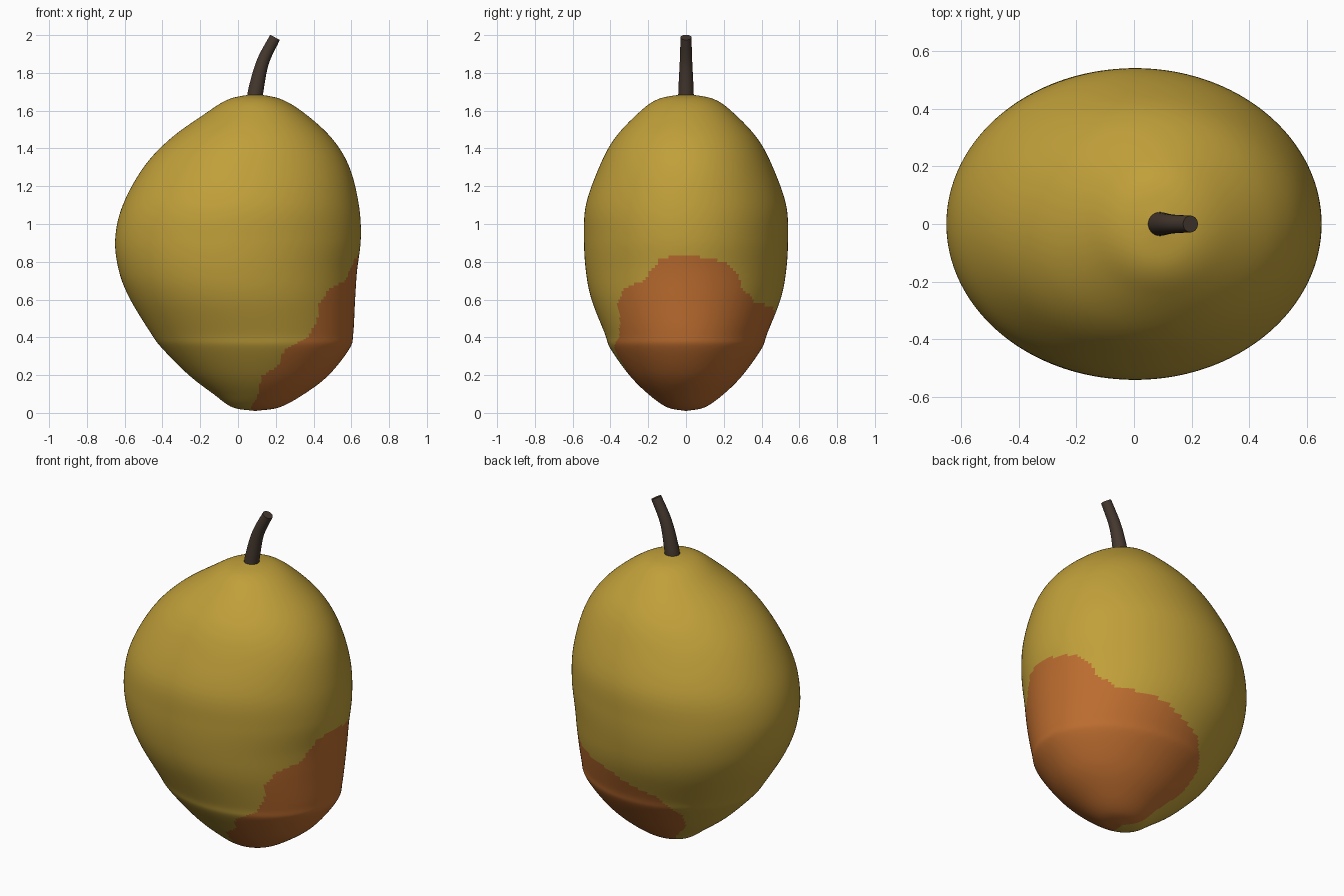
import bpy, bmesh, math
from mathutils import Vector

default = bpy.data.objects.get("Cube")
if default:
    bpy.data.objects.remove(default, do_unlink=True)


def material(name, colour):
    mat = bpy.data.materials.new(name)
    mat.use_nodes = True
    mat.diffuse_color = (*colour, 1)
    mat.node_tree.nodes["Principled BSDF"].inputs["Base Color"].default_value = (*colour, 1)
    return mat


def spline(points, steps):
    """Smooth curve through rows of values, with a few steps per span."""
    rows = [Vector(p) for p in points]
    rows = [2 * rows[0] - rows[1]] + rows + [2 * rows[-1] - rows[-2]]
    out = []
    for a, b, c, d in zip(rows, rows[1:], rows[2:], rows[3:]):
        for i in range(steps):
            t = i / steps
            out.append(b + (c - a) * t / 2 + (a - 2.5 * b + 2 * c - d / 2) * t ** 2
                       + (1.5 * (b - c) + (d - a) / 2) * t ** 3)
    return out + [rows[-2]]


def lookup(table, z):
    """Linear interpolation in a table of (height, value) pairs."""
    for (z0, v0), (z1, v1) in zip(table, table[1:]):
        if z <= z1:
            return v0 + (v1 - v0) * max(0, (z - z0) / (z1 - z0))
    return table[-1][1]


def bridge(bm, lower, upper):
    n = len(lower)
    for i in range(n):
        j = (i + 1) % n
        face = bm.faces.new((lower[i], lower[j], upper[j], upper[i]))
        face.smooth = True


def finish(bm, name, mats):
    bmesh.ops.recalc_face_normals(bm, faces=bm.faces)
    mesh = bpy.data.meshes.new(name)
    bm.to_mesh(mesh)
    bm.free()
    for mat in mats:
        mesh.materials.append(mat)
    obj = bpy.data.objects.new(name, mesh)
    bpy.context.collection.objects.link(obj)
    return obj


skin = material("golden_skin", (0.53, 0.35, 0.042))
blush = material("orange_blush", (0.50, 0.15, 0.028))
bark = material("brown_stem", (0.06, 0.04, 0.028))

# Fruit body: height, left edge, right edge, half depth
PROFILE = [
    (.01, .09, .09, 0), (.03, -.03, .22, .1), (.1, -.13, .35, .2),
    (.2, -.26, .48, .3), (.34, -.4, .59, .4), (.42, -.46, .61, .43),
    (.6, -.57, .62, .5), (.75, -.63, .63, .53), (.92, -.65, .65, .54),
    (1.1, -.61, .64, .53), (1.3, -.5, .59, .46), (1.45, -.36, .5, .38),
    (1.58, -.18, .36, .26), (1.66, -.05, .23, .15), (1.69, .09, .09, 0),
]
# Blush limits: height, angle in degrees around the body
FRONT_LIMIT = [(.02, -105), (.07, -92), (.19, -88), (.25, -75), (.34, -72), (.4, -57),
               (.48, -50), (.58, -47), (.66, -39), (.7, -25), (.82, -14), (.84, 0)]
BACK_LIMIT = [(.08, 130), (.2, 135), (.31, 127), (.45, 106), (.5, 88), (.55, 76),
              (.59, 47), (.66, 35), (.73, 32), (.8, 22), (.84, 0)]

SIDES = 180
bm = bmesh.new()
rows = spline(PROFILE, 10)
rings = []
for z, left, right, depth in rows[1:-1]:
    mid, half = (left + right) / 2, (right - left) / 2
    angles = [2 * math.pi * i / SIDES - math.pi for i in range(SIDES)]
    rings.append([bm.verts.new((mid + half * math.cos(a), depth * math.sin(a), z))
                  for a in angles])
for lower, upper in zip(rings, rings[1:]):
    bridge(bm, lower, upper)
for row, ring in ((rows[0], rings[0]), (rows[-1], rings[-1])):
    pole = bm.verts.new((row[1], 0, row[0]))
    for i in range(SIDES):
        bm.faces.new((ring[i], ring[(i + 1) % SIDES], pole)).smooth = True

# Orange blush on the lower left side
table = sorted((tuple(r) for r in rows), key=lambda r: r[0])
centres = [(r[0], (r[1] + r[2]) / 2) for r in table]
widths = [(r[0], (r[2] - r[1]) / 2) for r in table]
depths = [(r[0], r[3]) for r in table]
for face in bm.faces:
    x, y, z = face.calc_center_median()
    if z < FRONT_LIMIT[-1][0]:
        angle = math.degrees(math.atan2(y / max(lookup(depths, z), .001),
                                        (x - lookup(centres, z)) / max(lookup(widths, z), .001)))
        if lookup(FRONT_LIMIT, z) < angle < lookup(BACK_LIMIT, z):
            face.material_index = 1
finish(bm, "fruit_body", [skin, blush])

# Curved, tapering stem: x, height, radius
bm = bmesh.new()
path = spline([(.085, 1.64, .042), (.097, 1.72, .04), (.132, 1.86, .033), (.196, 1.988, .029)], 5)
rings = []
for i, (x, z, radius) in enumerate(path):
    before, after = path[max(i - 1, 0)], path[min(i + 1, len(path) - 1)]
    tangent = Vector((after[0] - before[0], 0, after[1] - before[1])).normalized()
    across = Vector((tangent.z, 0, -tangent.x))
    ring = []
    for k in range(24):
        a = 2 * math.pi * k / 24
        ring.append(bm.verts.new(Vector((x, 0, z)) + across * radius * math.cos(a)
                                 + Vector((0, radius * math.sin(a), 0))))
    rings.append(ring)
for lower, upper in zip(rings, rings[1:]):
    bridge(bm, lower, upper)
bm.faces.new(rings[0])
bm.faces.new(rings[-1])
finish(bm, "stem", [bark])
